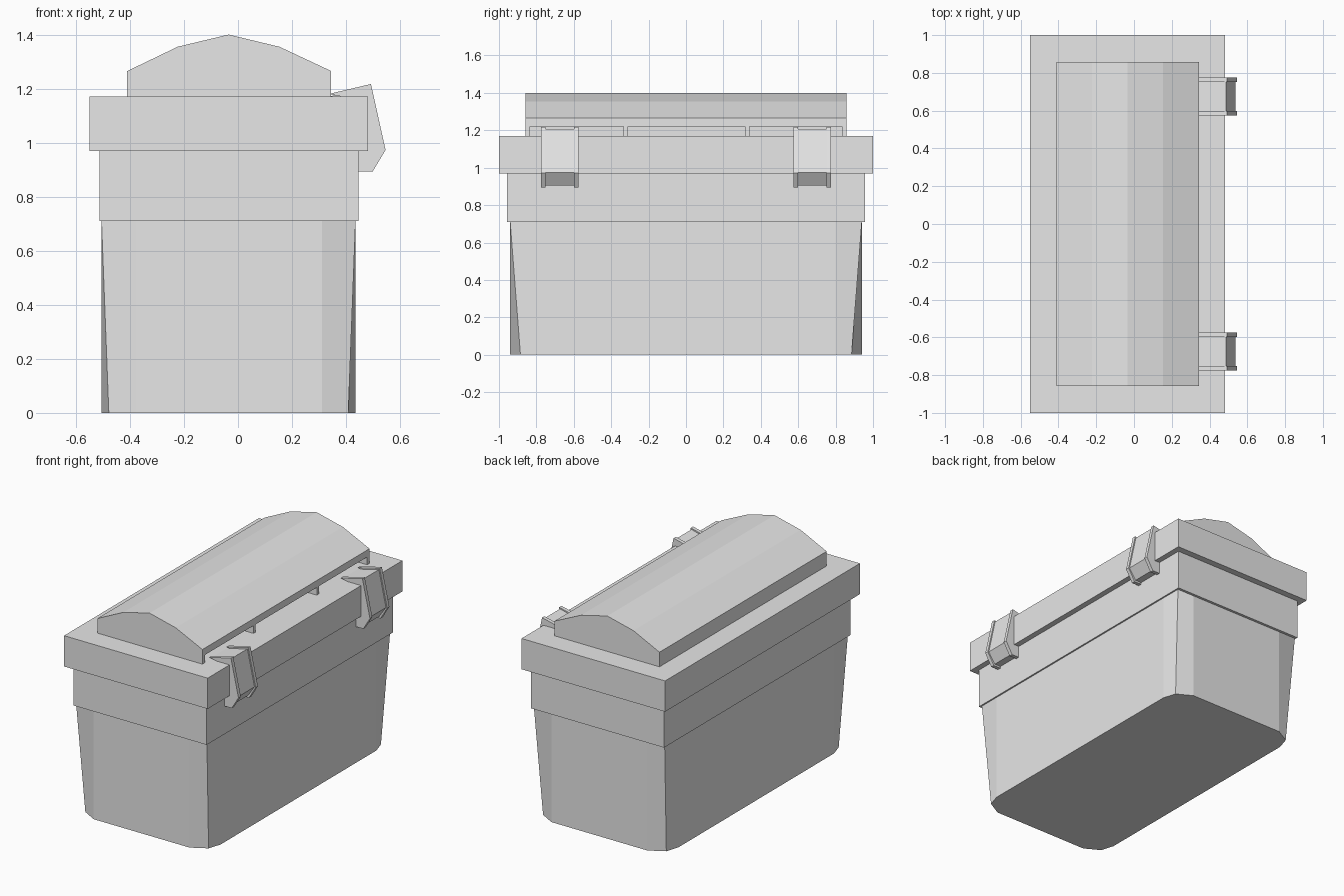
import bpy
import bmesh

cube = bpy.data.objects.get("Cube")
if cube:
    bpy.data.objects.remove(cube, do_unlink=True)

CX = -0.035  # centre line of the box, set back from the latch side

grey = bpy.data.materials.new("light grey plastic")
grey.use_nodes = True
grey.diffuse_color = (0.8, 0.8, 0.8, 1)
grey.node_tree.nodes["Principled BSDF"].inputs["Base Color"].default_value = (0.8, 0.8, 0.8, 1)


def loft(name, ring_a, ring_b):
    """Closed solid between two rings that have the same number of points."""
    bm = bmesh.new()
    a = [bm.verts.new(p) for p in ring_a]
    b = [bm.verts.new(p) for p in ring_b]
    bm.faces.new(a)
    bm.faces.new(b)
    for i in range(len(a)):
        j = (i + 1) % len(a)
        bm.faces.new((a[i], a[j], b[j], b[i]))
    bmesh.ops.recalc_face_normals(bm, faces=bm.faces)
    mesh = bpy.data.meshes.new(name)
    bm.to_mesh(mesh)
    bm.free()
    mesh.materials.append(grey)
    obj = bpy.data.objects.new(name, mesh)
    bpy.context.collection.objects.link(obj)
    return obj


def box(name, x0, x1, y0, y1, z0, z1):
    ring = [(x0, y0), (x1, y0), (x1, y1), (x0, y1)]
    return loft(name, [(x, y, z0) for x, y in ring], [(x, y, z1) for x, y in ring])


def extrude_y(name, profile, y0, y1):
    return loft(name, [(x, y0, z) for x, z in profile], [(x, y1, z) for x, z in profile])


def corner_ring(corner, z):
    """Mirror one three-point corner into all four quadrants."""
    ring = []
    for sx, sy in ((1, -1), (1, 1), (-1, 1), (-1, -1)):
        pts = corner if sx * sy < 0 else corner[::-1]
        ring += [(CX + sx * x, sy * y, z) for x, y in pts]
    return ring


# Lower tub: square corners at the top, cut corners at the bottom
loft("tub",
     corner_ring([(0.345, 0.94), (0.443, 0.885), (0.47, 0.8)], 0),
     corner_ring([(0.345, 0.94), (0.47, 0.94), (0.47, 0.8)], 0.71))

# Stepped collar and lid rim
box("collar", -0.512, 0.445, -0.957, 0.957, 0.71, 0.97)
box("lid_rim", -0.55, 0.482, -1, 1, 0.97, 1.17)

# Domed lid top with a recess along the latch side
SLOT_X, SLOT_Z = 0.19, 1.22
extrude_y("lid_dome", [(-0.41, 1.17), (-0.41, 1.265), (-0.223, 1.355), (CX, 1.4),
                       (0.153, 1.355), (0.345, 1.265), (0.345, SLOT_Z),
                       (SLOT_X, SLOT_Z), (SLOT_X, 1.17)], -0.858, 0.858)

# Ribs that split the recess into three slots
for name, y0, y1 in (("front_end_rib", -0.858, -0.833), ("front_rib", -0.335, -0.311),
                     ("back_rib", 0.316, 0.34), ("back_end_rib", 0.833, 0.858)):
    box(name, SLOT_X, 0.345, y0, y1, 1.17, SLOT_Z)

# Latches: a bent strap between two raised side flanges
strap = [(0.335, 1.17), (0.487, 1.208), (0.538, 0.975), (0.49, 0.905),
         (0.44, 0.905), (0.44, 1.16)]
flange = [(0.335, 1.18), (0.492, 1.217), (0.546, 0.973), (0.498, 0.893),
          (0.44, 0.893), (0.44, 1.16)]
for side, y in (("front", -0.675), ("back", 0.675)):
    extrude_y(side + "_latch_strap", strap, y - 0.08, y + 0.08)
    for s, end in ((-1, "front"), (1, "back")):
        extrude_y(side + "_latch_" + end + "_flange", flange, y + s * 0.076, y + s * 0.1)
